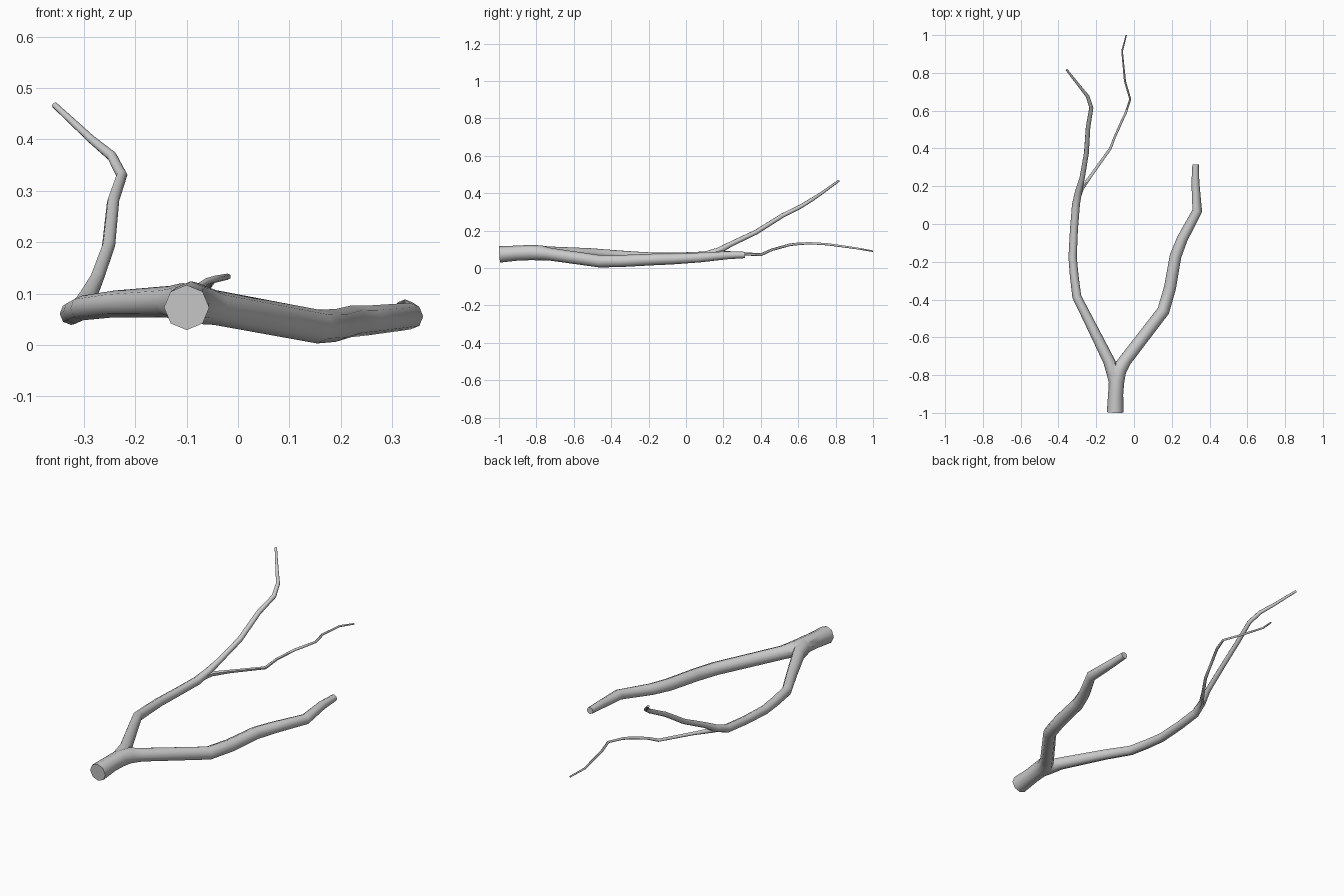
import bpy, bmesh
from math import cos, sin, pi
from mathutils import Vector


def limb(name, sides, pts):
    """Capped tapering tube through (x, y, z, radius) stations."""
    p = [Vector(q[:3]) for q in pts]
    n = len(p)
    bm = bmesh.new()
    rings = []
    up = Vector((0, 0, 1))
    for i in range(n):
        a = (p[i] - p[i - 1]).normalized() if i else Vector()
        b = (p[i + 1] - p[i]).normalized() if i < n - 1 else Vector()
        t = (a + b).normalized()
        up = (up - t * up.dot(t)).normalized()
        side = t.cross(up)
        ring = []
        for k in range(sides):
            ang = 2 * pi * k / sides
            ring.append(bm.verts.new(p[i] + pts[i][3] * (up * cos(ang) + side * sin(ang))))
        rings.append(ring)
    for r0, r1 in zip(rings, rings[1:]):
        for k in range(sides):
            j = (k + 1) % sides
            bm.faces.new((r0[k], r0[j], r1[j], r1[k]))
    bm.faces.new(rings[0])
    bm.faces.new(rings[-1])
    bmesh.ops.recalc_face_normals(bm, faces=bm.faces)
    me = bpy.data.meshes.new(name)
    bm.to_mesh(me)
    bm.free()
    ob = bpy.data.objects.new(name, me)
    bpy.context.collection.objects.link(ob)
    return ob


# Thick base running on into the right-hand limb
branch = limb("branch", 8, [
    (-0.10, -0.997, 0.073, 0.044), (-0.097, -0.90, 0.08, 0.040),
    (-0.092, -0.83, 0.083, 0.041), (-0.08, -0.775, 0.081, 0.040),
    (-0.045, -0.72, 0.073, 0.034), (0.155, -0.46, 0.036, 0.033),
    (0.19, -0.34, 0.038, 0.032), (0.22, -0.17, 0.046, 0.031),
    (0.255, -0.08, 0.048, 0.029), (0.335, 0.07, 0.056, 0.026),
    (0.325, 0.22, 0.068, 0.021), (0.326, 0.315, 0.07, 0.017)])

# Left limb, bending upward at the far end
left_limb = limb("left_limb", 8, [
    (-0.092, -0.87, 0.081, 0.033), (-0.107, -0.79, 0.083, 0.038),
    (-0.133, -0.725, 0.084, 0.031), (-0.24, -0.51, 0.080, 0.026),
    (-0.303, -0.385, 0.072, 0.024), (-0.317, -0.27, 0.065, 0.023),
    (-0.325, -0.175, 0.061, 0.022), (-0.318, -0.03, 0.062, 0.021),
    (-0.307, 0.105, 0.068, 0.021), (-0.293, 0.175, 0.092, 0.018),
    (-0.275, 0.24, 0.128, 0.014), (-0.252, 0.375, 0.192, 0.013),
    (-0.243, 0.515, 0.280, 0.012), (-0.226, 0.615, 0.330, 0.011),
    (-0.245, 0.675, 0.367, 0.010), (-0.285, 0.725, 0.400, 0.008),
    (-0.357, 0.817, 0.467, 0.006)])

# Thin twig off the left limb
twig = limb("twig", 6, [
    (-0.308, 0.10, 0.071, 0.014), (-0.278, 0.185, 0.081, 0.013),
    (-0.225, 0.26, 0.079, 0.009), (-0.125, 0.40, 0.071, 0.008),
    (-0.102, 0.46, 0.098, 0.007), (-0.062, 0.55, 0.123, 0.007),
    (-0.045, 0.585, 0.128, 0.007), (-0.02, 0.66, 0.133, 0.006),
    (-0.048, 0.757, 0.127, 0.006), (-0.063, 0.915, 0.105, 0.005),
    (-0.041, 1.0, 0.09, 0.004)])

# Fuse the limbs into one skin
for part in (left_limb, twig):
    m = branch.modifiers.new("fuse", 'BOOLEAN')
    m.operation = 'UNION'
    m.solver = 'EXACT'
    m.object = part
bpy.context.view_layer.objects.active = branch
branch.select_set(True)
for m in list(branch.modifiers):
    bpy.ops.object.modifier_apply(modifier=m.name)
for part in (left_limb, twig):
    bpy.data.objects.remove(part)
bpy.ops.object.shade_smooth_by_angle(angle=pi / 3)
